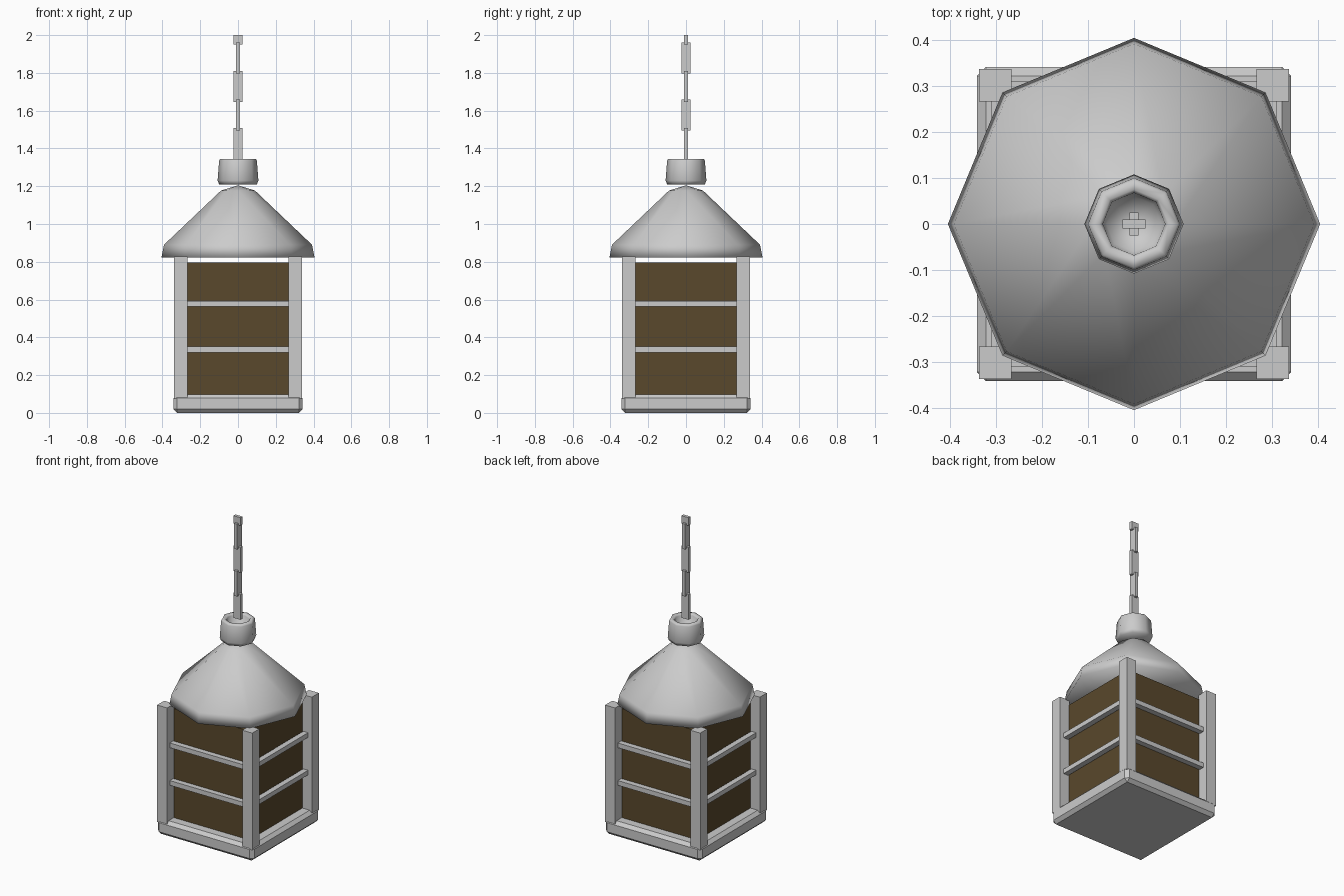
import bpy, bmesh, math
from mathutils import Vector, Matrix

if "Cube" in bpy.data.objects:
    bpy.data.objects.remove(bpy.data.objects["Cube"])

glass = bpy.data.materials.new("amber_panel")
glass.diffuse_color = (0.10, 0.065, 0.025, 1)
glass.use_nodes = True
glass.node_tree.nodes["Principled BSDF"].inputs["Base Color"].default_value = glass.diffuse_color


def box(name, loc, size, bevel=0, mat=None):
    bm = bmesh.new()
    bmesh.ops.create_cube(bm, size=1)
    bmesh.ops.scale(bm, vec=size, verts=bm.verts)
    if bevel:
        bmesh.ops.bevel(bm, geom=bm.edges[:], offset=bevel, segments=1,
                        affect='EDGES')
    me = bpy.data.meshes.new(name)
    bm.to_mesh(me)
    bm.free()
    ob = bpy.data.objects.new(name, me)
    ob.location = loc
    bpy.context.collection.objects.link(ob)
    if mat:
        me.materials.append(mat)
    return ob


def lathe(name, profile, sides=8):
    """Revolve (radius, z) points around z; corners sit on the axes."""
    bm = bmesh.new()
    vs = [bm.verts.new((r, 0, z)) for r, z in profile]
    es = [bm.edges.new(p) for p in zip(vs, vs[1:])]
    bmesh.ops.spin(bm, geom=vs + es, cent=(0, 0, 0), axis=(0, 0, 1),
                   angle=math.tau, steps=sides, use_duplicate=False)
    bmesh.ops.remove_doubles(bm, verts=bm.verts, dist=1e-4)
    bmesh.ops.recalc_face_normals(bm, faces=bm.faces)
    for f in bm.faces:
        f.smooth = True
    me = bpy.data.meshes.new(name)
    bm.to_mesh(me)
    bm.free()
    ob = bpy.data.objects.new(name, me)
    bpy.context.collection.objects.link(ob)
    return ob


# chamfered base tray
box("base", (0, 0, 0.049), (0.684, 0.684, 0.098), 0.02)

# corner posts
for sx in (-1, 1):
    for sy in (-1, 1):
        box("corner_post", (sx * 0.302, sy * 0.302, 0.452),
            (0.071, 0.071, 0.75))

# amber glass body standing on the base
box("glass_body", (0, 0, 0.446), (0.54, 0.54, 0.7), mat=glass)

# two crossbars on each of the four sides
for i in range(4):
    rot = Matrix.Rotation(i * math.pi / 2, 3, 'Z')
    for z in (0.336, 0.577):
        bar = box("crossbar", rot @ Vector((0, -0.293, z)),
                  (0.55, 0.035, 0.03))
        bar.rotation_euler.z = i * math.pi / 2

# octagonal roof, closed underneath
lathe("roof", [(0, 1.205), (0.09, 1.177), (0.392, 0.89), (0.405, 0.823),
               (0, 0.823)])

# cup-shaped cap
lathe("cap", [(0, 1.21), (0.1, 1.21), (0.108, 1.23), (0.1, 1.335),
              (0.095, 1.345), (0.075, 1.345), (0.068, 1.335), (0.06, 1.25),
              (0, 1.24)])

# chain: flat links turned alternately, short one at the top
for i in range(5):
    lo = 1.345 + 0.151 * i
    hi = min(lo + 0.162, 2.0)
    size = (0.05, 0.02) if i % 2 == 0 else (0.02, 0.05)
    box("chain_link", (0, 0, (lo + hi) / 2), (*size, hi - lo))
